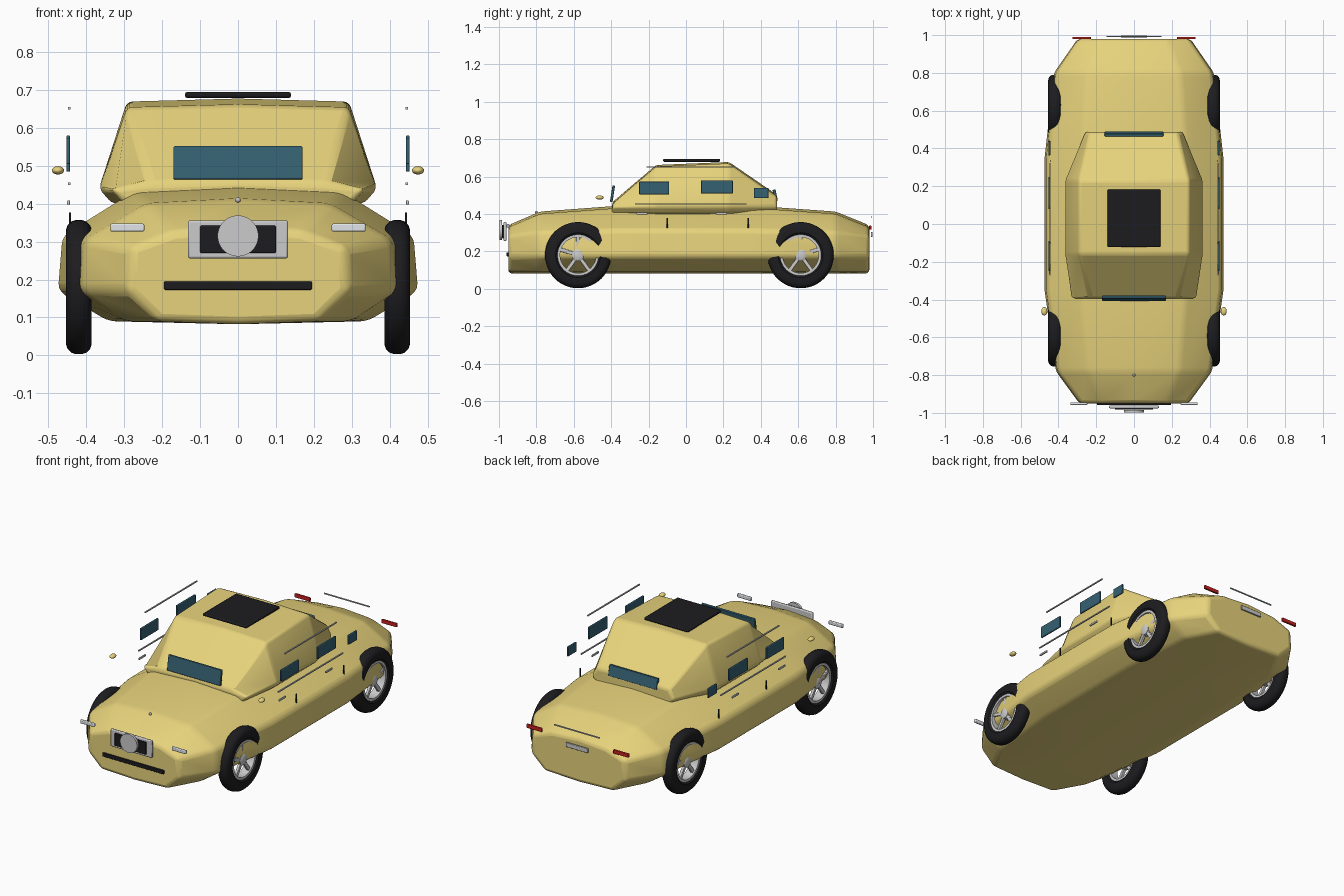
import bpy, bmesh
from math import sin, cos, pi, radians

if "Cube" in bpy.data.objects:
    bpy.data.objects.remove(bpy.data.objects["Cube"])


def material(name, r, g, b):
    m = bpy.data.materials.new(name)
    m.diffuse_color = (r, g, b, 1)
    m.use_nodes = True
    m.node_tree.nodes["Principled BSDF"].inputs["Base Color"].default_value = m.diffuse_color
    return m


PAINT = material("paint", 0.8, 0.65, 0.2)
BLACK = material("black", 0.012, 0.012, 0.014)
GLASS = material("glass", 0.035, 0.12, 0.17)
CHROME = material("chrome", 0.6, 0.6, 0.58)
LAMP = material("lamp", 0.75, 0.78, 0.8)
RED = material("red_lamp", 0.6, 0.015, 0.015)


def finish(name, bm, mat, bevel=0, segments=3):
    bmesh.ops.recalc_face_normals(bm, faces=bm.faces[:])
    me = bpy.data.meshes.new(name)
    bm.to_mesh(me)
    bm.free()
    ob = bpy.data.objects.new(name, me)
    bpy.context.collection.objects.link(ob)
    me.materials.append(mat)
    if bevel:
        mod = ob.modifiers.new("bevel", "BEVEL")
        mod.width, mod.segments = bevel, segments
        mod.limit_method = "ANGLE"
        mod.angle_limit = radians(12)
    bpy.ops.object.select_all(action="DESELECT")
    bpy.context.view_layer.objects.active = ob
    ob.select_set(True)
    bpy.ops.object.shade_smooth_by_angle(angle=radians(35))
    return ob


def loft(name, sections, mat, bevel):
    """Sections are (y, half outline from top centre to bottom centre)."""
    bm = bmesh.new()
    rings = []
    for y, half in sections:
        pts = half + [(-x, z) for x, z in half[-2:0:-1]]
        rings.append([bm.verts.new((x, y, z)) for x, z in pts])
    n = len(rings[0])
    for a, b in zip(rings, rings[1:]):
        for i in range(n):
            j = (i + 1) % n
            bm.faces.new((a[i], a[j], b[j], b[i]))
    bm.faces.new(rings[0])
    bm.faces.new(rings[-1])
    return finish(name, bm, mat, bevel)


def box(name, loc, size, mat, bevel=0.003, rx=0):
    bm = bmesh.new()
    bmesh.ops.create_cube(bm, size=1)
    bmesh.ops.scale(bm, vec=size, verts=bm.verts)
    ob = finish(name, bm, mat, bevel, 2)
    ob.location = loc
    ob.rotation_euler.x = rx
    return ob


def ball(name, loc, radii, mat):
    bm = bmesh.new()
    bmesh.ops.create_uvsphere(bm, u_segments=20, v_segments=12, radius=1)
    bmesh.ops.scale(bm, vec=radii, verts=bm.verts)
    ob = finish(name, bm, mat)
    ob.location = loc
    return ob


def lathe_x(name, loc, profile, mat, steps=48):
    """Spin a closed (x, radius) outline around the x axis."""
    bm = bmesh.new()
    rings = [[bm.verts.new((x, r * cos(2 * pi * k / steps), r * sin(2 * pi * k / steps)))
              for x, r in profile] for k in range(steps)]
    n = len(profile)
    for k in range(steps):
        a, b = rings[k], rings[(k + 1) % steps]
        for i in range(n):
            bm.faces.new((a[i], a[(i + 1) % n], b[(i + 1) % n], b[i]))
    ob = finish(name, bm, mat)
    ob.location = loc
    return ob


# Lower body
def body_half(w, top, shoulder):
    return [(0, top), (0.58 * w, top - 0.013), (0.975 * w, shoulder),
            (w, 0.17), (0.72 * w, 0.09), (0, 0.082)]


loft("body", [(y, body_half(*p)) for y, p in (
    (-0.95, (0.29, 0.34, 0.285)),
    (-0.78, (0.415, 0.413, 0.305)),
    (-0.35, (0.475, 0.445, 0.315)),
    (0.35, (0.475, 0.445, 0.315)),
    (0.80, (0.425, 0.413, 0.305)),
    (0.98, (0.30, 0.34, 0.285)))], PAINT, 0.02)


# Cabin
def cabin_half(wt, top, wb):
    return [(0, top), (wt, top - 0.008), (wb, 0.44), (wb - 0.035, 0.40), (0, 0.40)]


loft("cabin", [(y, cabin_half(*p)) for y, p in (
    (-0.395, (0.23, 0.462, 0.335)),
    (-0.16, (0.293, 0.662, 0.367)),
    (0.23, (0.293, 0.678, 0.367)),
    (0.487, (0.23, 0.502, 0.262)))], PAINT, 0.014)

# Windows front and back, roof panel
box("windshield", (0, -0.393, 0.508), (0.34, 0.014, 0.088), GLASS, rx=radians(-9))
box("rear_window", (0, 0.477, 0.50), (0.31, 0.016, 0.062), GLASS, rx=radians(12))
box("roof_panel", (0, 0.03, 0.687), (0.28, 0.305, 0.016), BLACK, 0.006)

# Front trim
box("grille_frame", (0, -0.968, 0.306), (0.264, 0.016, 0.1), CHROME, 0.005)
box("grille_mesh", (0, -0.977, 0.306), (0.2, 0.012, 0.072), BLACK)
bm = bmesh.new()
bmesh.ops.create_cone(bm, cap_ends=True, segments=40, radius1=0.054, radius2=0.054, depth=0.014)
badge = finish("grille_disc", bm, CHROME)
badge.location = (0, -0.991, 0.315)
badge.rotation_euler.x = pi / 2
box("lower_intake", (0, -0.952, 0.184), (0.39, 0.014, 0.022), BLACK)
ball("hood_bead", (0, -0.8, 0.41), (0.007, 0.007, 0.007), CHROME)

# Rear trim
box("trunk_strip", (0, 0.992, 0.383), (0.29, 0.006, 0.006), CHROME, 0)
box("rear_plate", (0, 0.993, 0.29), (0.14, 0.01, 0.026), CHROME)

# Wheel outlines: tyre with rounded shoulders, rim ring, hub
TYRE = [(-0.034, 0.120), (-0.034, 0.150), (-0.030, 0.163), (-0.020, 0.173), (-0.008, 0.177),
        (0.008, 0.177), (0.020, 0.173), (0.030, 0.163), (0.034, 0.150), (0.034, 0.120),
        (0.026, 0.110), (-0.026, 0.110)]
RIM = [(-0.024, 0.096), (-0.024, 0.114), (0.026, 0.114), (0.026, 0.096)]
HUB = [(-0.024, 0.001), (-0.024, 0.032), (0.020, 0.032), (0.026, 0.022), (0.026, 0.001)]

# Mirrored parts
for side, s in (("right", 1), ("left", -1)):
    for end, y in (("front", -0.577), ("rear", 0.613)):
        c = (s * 0.42, y, 0.18)
        tag = f"{end}_{side}"
        lathe_x(f"tyre_{tag}", c, TYRE, BLACK)
        lathe_x(f"rim_{tag}", c, [(s * x, r) for x, r in RIM], CHROME)
        lathe_x(f"hub_{tag}", c, [(s * x, r) for x, r in HUB], CHROME, 24)
        for k in range(5):
            a = 2 * pi * k / 5 + pi / 2
            box(f"spoke_{tag}_{k}", (c[0] + s * 0.01, y + 0.065 * cos(a), 0.18 + 0.065 * sin(a)),
                (0.016, 0.08, 0.02), CHROME, rx=a)
    # Side windows
    for n, y, z, ly, lz in (("front", -0.17, 0.539, 0.16, 0.068),
                            ("rear", 0.165, 0.545, 0.17, 0.07),
                            ("quarter", 0.402, 0.512, 0.078, 0.055)):
        box(f"{n}_window_{side}", (s * 0.448, y, z), (0.01, ly, lz), GLASS)
    # Side trim, handles and door gaps
    box(f"roof_strip_{side}", (s * 0.445, 0.025, 0.652), (0.007, 0.475, 0.006), CHROME, 0)
    box(f"belt_strip_{side}", (s * 0.445, 0.025, 0.453), (0.007, 0.595, 0.006), CHROME, 0)
    for n, y in (("front", -0.235), ("rear", 0.19)):
        box(f"{n}_door_handle_{side}", (s * 0.447, y, 0.403), (0.008, 0.06, 0.011), CHROME, 0.002)
    for n, y in (("front", -0.1), ("rear", 0.333)):
        box(f"{n}_door_gap_{side}", (s * 0.443, y, 0.345), (0.006, 0.006, 0.065), BLACK, 0)
    # Mirrors and lamps
    ball(f"mirror_{side}", (s * 0.475, -0.462, 0.488), (0.016, 0.022, 0.011), PAINT)
    box(f"headlight_{side}", (s * 0.292, -0.952, 0.337), (0.09, 0.014, 0.021), LAMP, 0.004)
    box(f"tail_lamp_{side}", (s * 0.277, 0.985, 0.327), (0.098, 0.012, 0.022), RED)
